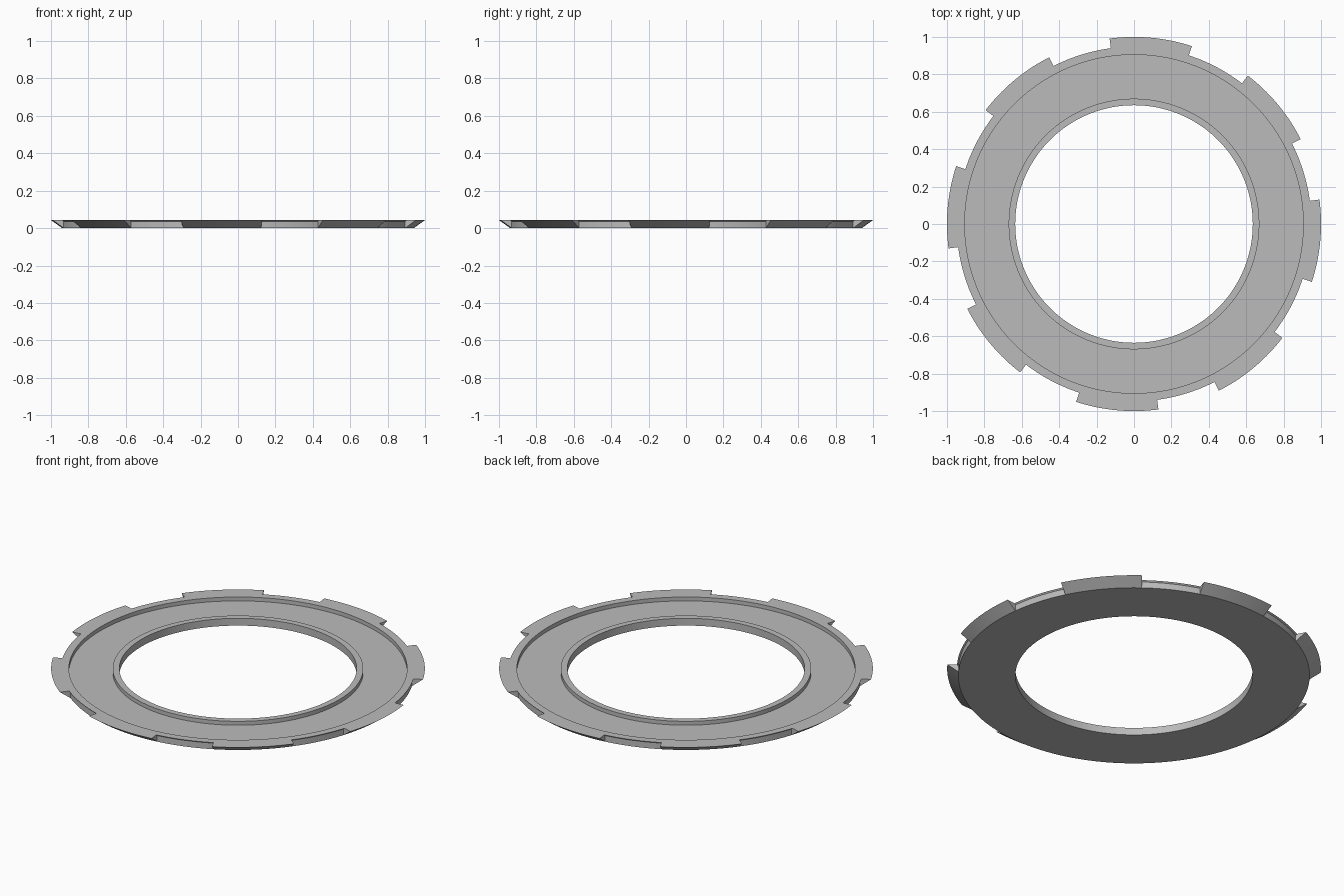
import bpy, bmesh, math

cube = bpy.data.objects.get("Cube")
if cube:
    bpy.data.objects.remove(cube, do_unlink=True)

grey = bpy.data.materials.new("plain_grey")
grey.use_nodes = True
colour = (0.5, 0.5, 0.5, 1)
grey.diffuse_color = colour
grey.node_tree.nodes["Principled BSDF"].inputs["Base Color"].default_value = colour

TOP, FLOOR, LIP = 0.043, 0.02, 0.036
TEETH, STEP = 8, 1.5
TOOTH_START, TOOTH_STEPS, GAP_STEPS = 27, 17, 13

# Shared section: hole wall, raised inner rim, recessed floor, outer rim
section = [(0.94, 0), (0.635, 0), (0.635, TOP), (0.67, TOP),
           (0.67, FLOOR), (0.905, FLOOR), (0.905, TOP)]
tooth = section + [(1.0, TOP), (0.99, LIP)]      # flared outer edge
gap = section + [(0.948, TOP), (0.94, LIP)]      # upright outer edge

bm = bmesh.new()


def column(profile, degrees):
    a = math.radians(degrees)
    return [bm.verts.new((r * math.cos(a), r * math.sin(a), z)) for r, z in profile]


# Sweep the two sections alternately round the ring
columns = []
for i in range(TEETH):
    start = TOOTH_START + i * 360 / TEETH
    end = start + TOOTH_STEPS * STEP
    columns += [column(tooth, start + k * STEP) for k in range(TOOTH_STEPS + 1)]
    columns += [column(gap, end + k * STEP) for k in range(GAP_STEPS + 1)]

for a, b in zip(columns, columns[1:] + columns[:1]):
    for j in range(len(a)):
        k = (j + 1) % len(a)
        bm.faces.new((a[j], a[k], b[k], b[j]))

# Close the radial tooth ends where the sections meet
bmesh.ops.remove_doubles(bm, verts=bm.verts, dist=0.0001)
bmesh.ops.recalc_face_normals(bm, faces=bm.faces)

mesh = bpy.data.meshes.new("notched_ring")
bm.to_mesh(mesh)
bm.free()
mesh.materials.append(grey)
ring = bpy.data.objects.new("notched_ring", mesh)
bpy.context.collection.objects.link(ring)

bpy.ops.object.select_all(action='DESELECT')
ring.select_set(True)
bpy.context.view_layer.objects.active = ring
bpy.ops.object.shade_smooth_by_angle(angle=math.radians(25))
